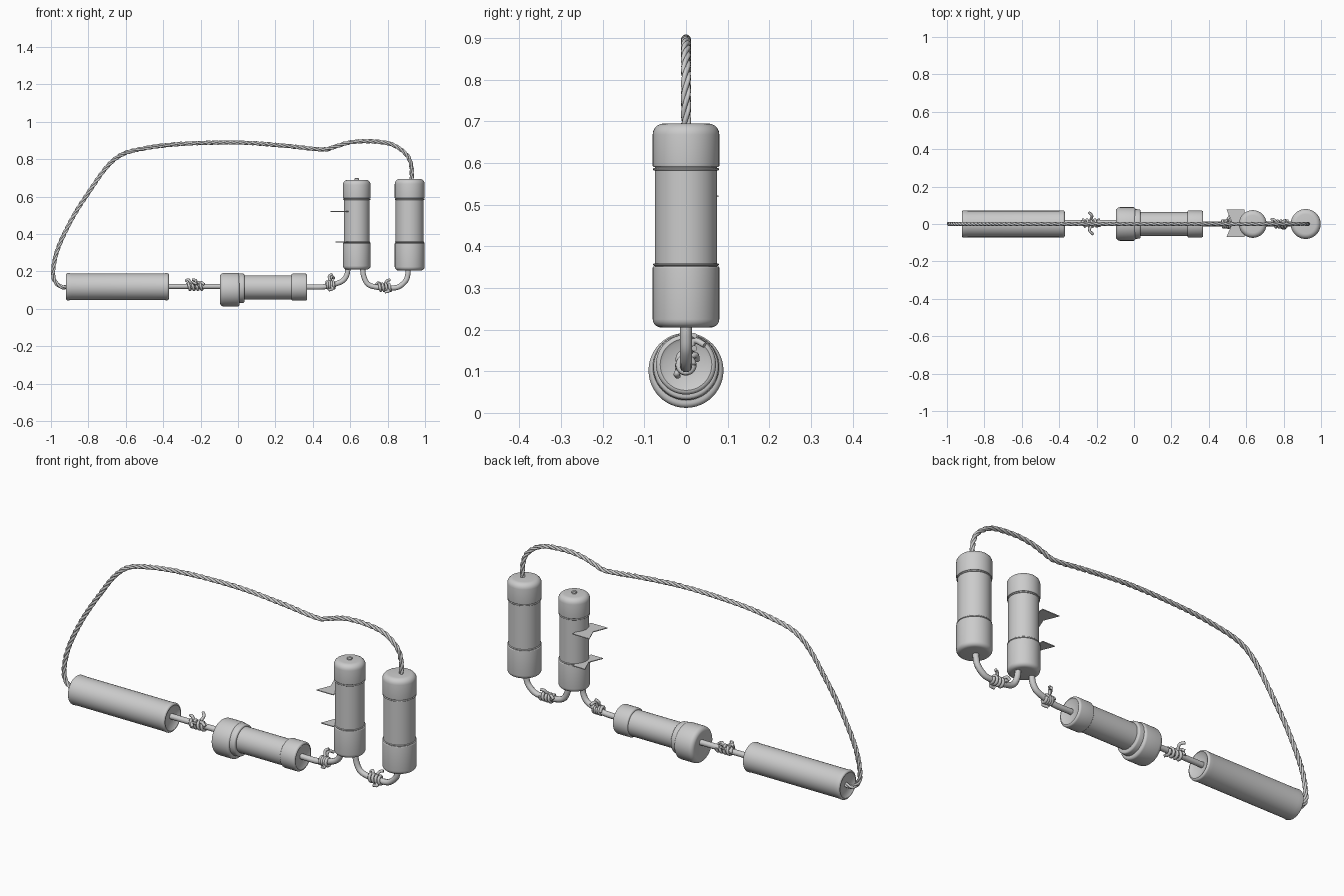
import bpy, bmesh, math
from mathutils import Vector, Matrix

if "Cube" in bpy.data.objects:
    bpy.data.objects.remove(bpy.data.objects["Cube"])

grey = bpy.data.materials.new("light_grey")
grey.diffuse_color = (0.6, 0.6, 0.6, 1)
grey.use_nodes = True
grey.node_tree.nodes["Principled BSDF"].inputs["Base Color"].default_value = grey.diffuse_color


def finish(obj, angle=35):
    obj.data.materials.clear()
    obj.data.materials.append(grey)
    bpy.ops.object.select_all(action='DESELECT')
    obj.select_set(True)
    bpy.context.view_layer.objects.active = obj
    bpy.ops.object.shade_smooth_by_angle(angle=math.radians(angle))


def lathe(name, profile, origin, horizontal=False, sides=48):
    """Spin (distance, radius) points around a vertical or x axis."""
    bm = bmesh.new()
    rings = []
    for t, r in profile:
        rings.append([bm.verts.new((r * math.cos(2 * math.pi * i / sides),
                                    r * math.sin(2 * math.pi * i / sides), t))
                      for i in range(sides)])
    for a, b in zip(rings, rings[1:]):
        for i in range(sides):
            j = (i + 1) % sides
            bm.faces.new((a[i], a[j], b[j], b[i]))
    bm.faces.new(rings[0][::-1])
    bm.faces.new(rings[-1])
    if horizontal:
        bm.transform(Matrix.Rotation(math.pi / 2, 4, 'Y'))
    bm.transform(Matrix.Translation(origin))
    bmesh.ops.recalc_face_normals(bm, faces=bm.faces)
    me = bpy.data.meshes.new(name)
    bm.to_mesh(me)
    bm.free()
    obj = bpy.data.objects.new(name, me)
    bpy.context.collection.objects.link(obj)
    finish(obj)


def fillet(t, r, f, start, n=5):
    """Rounded rim at the start or end of a profile."""
    s = 1 if start else -1
    pts = [(t + s * f * (1 - math.sin(a)), r - f * (1 - math.cos(a)))
           for a in [math.pi / 2 * (1 - k / n) for k in range(n + 1)]]
    return pts if start else pts[::-1]


def smooth_path(pts, n=12):
    """Catmull-Rom curve through the given points."""
    p = [Vector(v) for v in pts]
    p = [2 * p[0] - p[1]] + p + [2 * p[-1] - p[-2]]
    out = []
    for a, b, c, d in zip(p, p[1:], p[2:], p[3:]):
        for k in range(n):
            t = k / n
            out.append(0.5 * (2 * b + (c - a) * t + (2 * a - 5 * b + 4 * c - d) * t * t
                              + (3 * b - a - 3 * c + d) * t ** 3))
    return out + [p[-2]]


def tubes(name, paths, radius, res=3):
    cu = bpy.data.curves.new(name, 'CURVE')
    cu.dimensions = '3D'
    cu.bevel_depth = radius
    cu.bevel_resolution = res
    cu.use_fill_caps = True
    for path in paths:
        sp = cu.splines.new('POLY')
        sp.points.add(len(path) - 1)
        for q, v in zip(sp.points, path):
            q.co = (*v, 1)
    obj = bpy.data.objects.new(name, cu)
    bpy.context.collection.objects.link(obj)
    bpy.ops.object.select_all(action='DESELECT')
    obj.select_set(True)
    bpy.context.view_layer.objects.active = obj
    bpy.ops.object.convert(target='MESH')
    finish(bpy.context.object, 60)


def strands(path, offset, turn, count):
    """Helical strands twisted around a path lying in the front plane."""
    out = [[] for _ in range(count)]
    dist = 0
    for i, p in enumerate(path):
        tan = (path[min(i + 1, len(path) - 1)] - path[max(i - 1, 0)]).normalized()
        side = Vector((0, 1, 0))
        up = tan.cross(side).normalized()
        if i:
            dist += (p - path[i - 1]).length
        for k in range(count):
            a = 2 * math.pi * (dist / turn + k / count)
            out[k].append(p + offset * (math.cos(a) * side + math.sin(a) * up))
    return out


# Left plain cylinder with shallow recessed ends
lathe("left_cylinder",
      [(0.012, 0.03), (0.006, 0.055)] + fillet(0, 0.073, 0.01, True)
      + [(0.03, 0.071), (0.52, 0.071)] + fillet(0.55, 0.073, 0.01, False)
      + [(0.544, 0.055), (0.535, 0.03)], (-0.92, 0, 0.118), True)

# Middle horizontal unit
lathe("middle_body", [(0, 0.064), (0.30, 0.064)], (0.0, 0, 0.115), True)
lathe("middle_large_cap",
      [(0.005, 0.05)] + fillet(0, 0.09, 0.022, True) + fillet(0.105, 0.09, 0.012, False),
      (-0.097, 0, 0.102), True)
lathe("middle_collar", fillet(0, 0.08, 0.005, True) + fillet(0.035, 0.078, 0.008, False),
      (0.0, 0, 0.11), True)
lathe("middle_end_cap",
      fillet(0, 0.072, 0.008, True) + fillet(0.085, 0.072, 0.01, False)
      + [(0.081, 0.055), (0.076, 0.02)], (0.285, 0, 0.116), True)

# Two upright units: body, bottom cap, top cap, seam rings
for label, x, rad, z0, z1 in (("inner", 0.635, 0.074, 0.21, 0.69),
                              ("outer", 0.918, 0.080, 0.205, 0.695)):
    lathe(label + "_upright_body", [(0.3, rad - 0.005), (0.62, rad - 0.005)], (x, 0, 0))
    lathe(label + "_upright_bottom_cap",
          fillet(z0, rad, 0.02, True) + fillet(0.352, rad, 0.004, False), (x, 0, 0))
    lathe(label + "_upright_top_cap",
          fillet(0.59, rad, 0.004, True) + fillet(z1, rad, 0.027, False), (x, 0, 0))
    for seam, z in (("lower", 0.356), ("upper", 0.585)):
        lathe(label + "_upright_%s_seam" % seam,
              fillet(z - 0.003, rad - 0.001, 0.003, True, 3)
              + fillet(z + 0.003, rad - 0.001, 0.003, False, 3), (x, 0, 0))
lathe("inner_top_stub", [(0.685, 0.012), (0.696, 0.012), (0.7, 0.007)], (0.635, 0, 0))

# Thin notched fins on the inner upright
for label, z, x0 in (("upper", 0.52, 0.495), ("lower", 0.357, 0.52)):
    bm = bmesh.new()
    outline = [(0.59, -0.07), (0.59, 0.078), (x0, 0.078), (x0 + 0.03, 0.004), (x0, -0.07)]
    face = bm.faces.new([bm.verts.new((x, y, z - 0.002)) for x, y in outline])
    ext = bmesh.ops.extrude_face_region(bm, geom=[face])
    bmesh.ops.translate(bm, vec=(0, 0, 0.004),
                        verts=[g for g in ext['geom'] if isinstance(g, bmesh.types.BMVert)])
    bmesh.ops.recalc_face_normals(bm, faces=bm.faces)
    me = bpy.data.meshes.new(label + "_fin")
    bm.to_mesh(me)
    bm.free()
    fin = bpy.data.objects.new(label + "_fin", me)
    bpy.context.collection.objects.link(fin)
    finish(fin)

# Long twisted cord looping over the top
cord = smooth_path([(x, 0, z) for x, z in (
    (-0.905, 0.118), (-0.945, 0.118), (-0.98, 0.15), (-0.988, 0.21), (-0.96, 0.33),
    (-0.88, 0.495), (-0.78, 0.65), (-0.70, 0.76), (-0.62, 0.825), (-0.5, 0.858),
    (-0.3, 0.882), (0.0, 0.889), (0.25, 0.872), (0.45, 0.852), (0.52, 0.868),
    (0.6, 0.89), (0.7, 0.896), (0.82, 0.88), (0.9, 0.825), (0.927, 0.76),
    (0.928, 0.68))], 36)
tubes("looping_cord", strands(cord, 0.0058, 0.11, 3), 0.0062, 2)

# Wires joining the units
tubes("left_link_wire", [[Vector((-0.385, 0.008, 0.12)), Vector((-0.08, 0.008, 0.12))]], 0.0145)
tubes("middle_link_wire", [smooth_path([
    (0.35, 0, 0.117), (0.45, 0, 0.117), (0.51, 0, 0.13), (0.56, 0, 0.15),
    (0.583, 0, 0.185), (0.588, 0, 0.23)])], 0.0145)
tubes("right_link_wire", [smooth_path([
    (0.665, 0, 0.23), (0.672, 0, 0.175), (0.695, 0, 0.132), (0.74, 0, 0.116), (0.80, 0, 0.112),
    (0.855, 0, 0.116), (0.895, 0, 0.148), (0.908, 0, 0.185), (0.91, 0, 0.23)])], 0.0145)

# Wrapped knots with loose tails on each wire
for label, c, half, tails in (
        ("left", (-0.23, 0.005, 0.12), 0.042,
         [((0, 0.02, 0.01), (0.005, 0.04, 0.03), (-0.012, 0.058, 0.036)),
          ((0.0, -0.015, 0.01), (-0.008, -0.04, 0.02), (0.012, -0.06, 0.012)),
          ((-0.02, 0, 0.015), (-0.035, 0, 0.035), (-0.05, 0.01, 0.03)),
          ((0.01, 0, 0.015), (0.03, -0.01, 0.022), (0.05, -0.015, 0.01))]),
        ("middle", (0.495, 0.0, 0.128), 0.022,
         [((0, 0.01, 0.015), (0.005, 0.02, 0.045), (0.018, 0.045, 0.035)),
          ((0, 0, 0.015), (-0.008, 0.012, 0.045), (0.008, 0.02, 0.058)),
          ((0, -0.015, -0.005), (0.012, -0.02, -0.02), (-0.01, -0.01, -0.028))]),
        ("right", (0.785, 0.0, 0.115), 0.035,
         [((0, 0, 0.015), (0.012, 0.012, 0.035), (0.028, 0.02, 0.04)),
          ((-0.015, 0, 0.012), (-0.035, 0.022, 0.024), (-0.05, 0.026, 0.012)),
          ((0.005, -0.01, -0.01), (0.022, -0.022, -0.02), (0.0, -0.02, -0.026))])):
    c = Vector(c)
    coil = [c + Vector((half * (k / 36 - 1), 0.018 * math.cos(k * 0.35),
                        0.018 * math.sin(k * 0.35))) for k in range(73)]
    tubes(label + "_knot", [coil] + [[c + v for v in smooth_path(t, 6)] for t in tails], 0.0075, 2)
